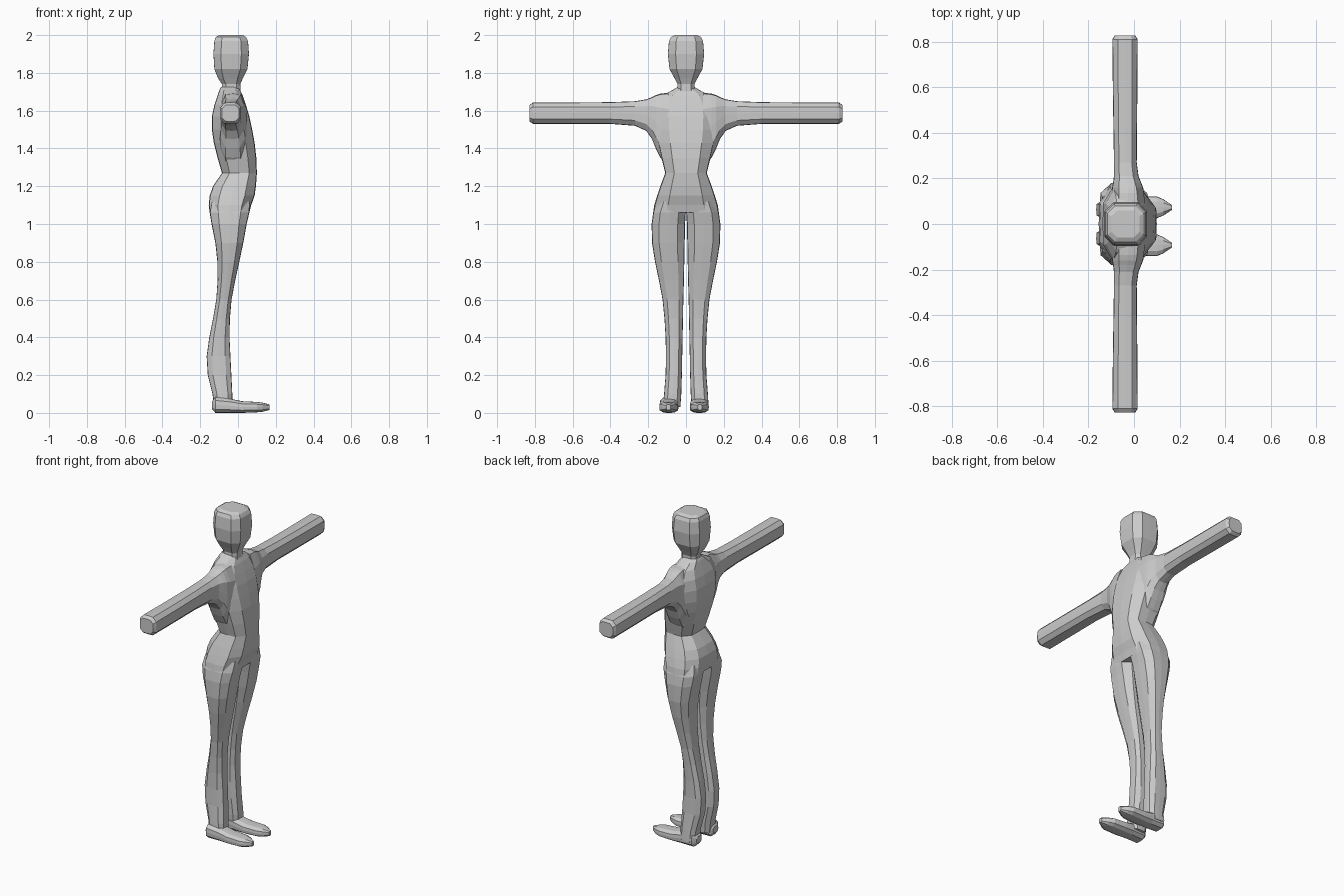
import bpy, bmesh, math

grey = bpy.data.materials.new("plain grey")
grey.diffuse_color = (0.6, 0.6, 0.6, 1)


def loft(name, axis, rings, power=3.0, sides=12, side=1, shift=0.0):
    """Skin closed rings (position, a_min, a_max, b_min, b_max) along an axis."""
    bm = bmesh.new()
    loops = []
    for p, a0, a1, b0, b1 in rings:
        loop = []
        for k in range(sides):
            t = 2 * math.pi * k / sides
            c, s = math.cos(t), math.sin(t)
            r = (abs(c) ** power + abs(s) ** power) ** (-1 / power)
            a = (a0 + a1) / 2 + (a1 - a0) / 2 * c * r
            b = (b0 + b1) / 2 + (b1 - b0) / 2 * s * r
            x, y, z = {"z": (a, b, p), "y": (a, p, b), "x": (p, a, b)}[axis]
            loop.append(bm.verts.new((x, y * side + shift, z)))
        loops.append(loop)
    for lo, hi in zip(loops, loops[1:]):
        for k in range(sides):
            n = (k + 1) % sides
            bm.faces.new((lo[k], lo[n], hi[n], hi[k]))
    bm.faces.new(loops[0])
    bm.faces.new(loops[-1])
    bmesh.ops.recalc_face_normals(bm, faces=bm.faces)
    mesh = bpy.data.meshes.new(name)
    bm.to_mesh(mesh)
    bm.free()
    mesh.materials.append(grey)
    bpy.context.collection.objects.link(bpy.data.objects.new(name, mesh))


# Boxy rounded head tapering to the neck
loft("head", "z", [
    (1.66, -0.085, 0.015, -0.045, 0.045),
    (1.74, -0.085, 0.012, -0.045, 0.045),
    (1.77, -0.105, 0.025, -0.06, 0.06),
    (1.82, -0.125, 0.05, -0.087, 0.087),
    (1.90, -0.13, 0.058, -0.096, 0.096),
    (1.97, -0.125, 0.053, -0.09, 0.09),
    (1.99, -0.117, 0.042, -0.08, 0.08),
    (2.00, -0.10, 0.025, -0.06, 0.06)], power=6)

# Torso and hips in one skin
loft("torso", "z", [
    (1.06, -0.150, 0.060, -0.174, 0.174),
    (1.10, -0.155, 0.070, -0.168, 0.168),
    (1.15, -0.150, 0.088, -0.153, 0.153),
    (1.20, -0.132, 0.095, -0.136, 0.136),
    (1.27, -0.085, 0.100, -0.110, 0.110),
    (1.35, -0.108, 0.097, -0.130, 0.130),
    (1.43, -0.128, 0.088, -0.148, 0.148),
    (1.50, -0.138, 0.075, -0.160, 0.160),
    (1.57, -0.138, 0.060, -0.163, 0.163),
    (1.63, -0.125, 0.042, -0.158, 0.158),
    (1.68, -0.108, 0.025, -0.125, 0.125),
    (1.71, -0.098, 0.010, -0.070, 0.070),
    (1.725, -0.09, 0.0, -0.045, 0.045)], power=4)

# Limbs on both sides
for label, side, shift in (("left", 1, 0.0), ("right", -1, -0.02)):
    loft(label + "_arm", "y", [
        (0.09, -0.098, 0.050, 1.30, 1.695),
        (0.135, -0.098, 0.045, 1.35, 1.69),
        (0.16, -0.096, 0.040, 1.40, 1.682),
        (0.18, -0.092, 0.032, 1.45, 1.672),
        (0.21, -0.088, 0.020, 1.493, 1.66),
        (0.27, -0.088, 0.012, 1.52, 1.65),
        (0.40, -0.090, 0.013, 1.53, 1.645),
        (0.60, -0.093, 0.015, 1.53, 1.643),
        (0.81, -0.095, 0.016, 1.53, 1.643),
        (0.828, -0.085, 0.006, 1.543, 1.63)], power=4, side=side)
    loft(label + "_leg", "z", [
        (0.03, -0.125, -0.030, 0.030, 0.120),
        (0.10, -0.135, -0.030, 0.025, 0.116),
        (0.20, -0.160, -0.035, 0.022, 0.108),
        (0.30, -0.166, -0.040, 0.020, 0.106),
        (0.40, -0.152, -0.045, 0.018, 0.108),
        (0.50, -0.132, -0.043, 0.016, 0.114),
        (0.60, -0.115, -0.034, 0.014, 0.124),
        (0.70, -0.108, -0.015, 0.011, 0.143),
        (0.80, -0.109, 0.007, 0.009, 0.164),
        (0.90, -0.120, 0.028, 0.007, 0.180),
        (1.00, -0.140, 0.046, 0.005, 0.182),
        (1.06, -0.150, 0.060, 0.001, 0.174),
        (1.12, -0.140, 0.065, 0.001, 0.150)], power=4, side=side)
    # Flat foot with a pointed toe
    loft(label + "_foot", "x", [
        (-0.138, 0.045, 0.095, 0.02, 0.06),
        (-0.120, 0.027, 0.118, 0.00, 0.085),
        (-0.040, 0.022, 0.118, 0.00, 0.075),
        (0.020, 0.020, 0.121, 0.00, 0.062),
        (0.100, 0.025, 0.121, 0.003, 0.058),
        (0.130, 0.038, 0.108, 0.006, 0.054),
        (0.166, 0.062, 0.084, 0.015, 0.045)], power=3.5, side=side, shift=shift)
